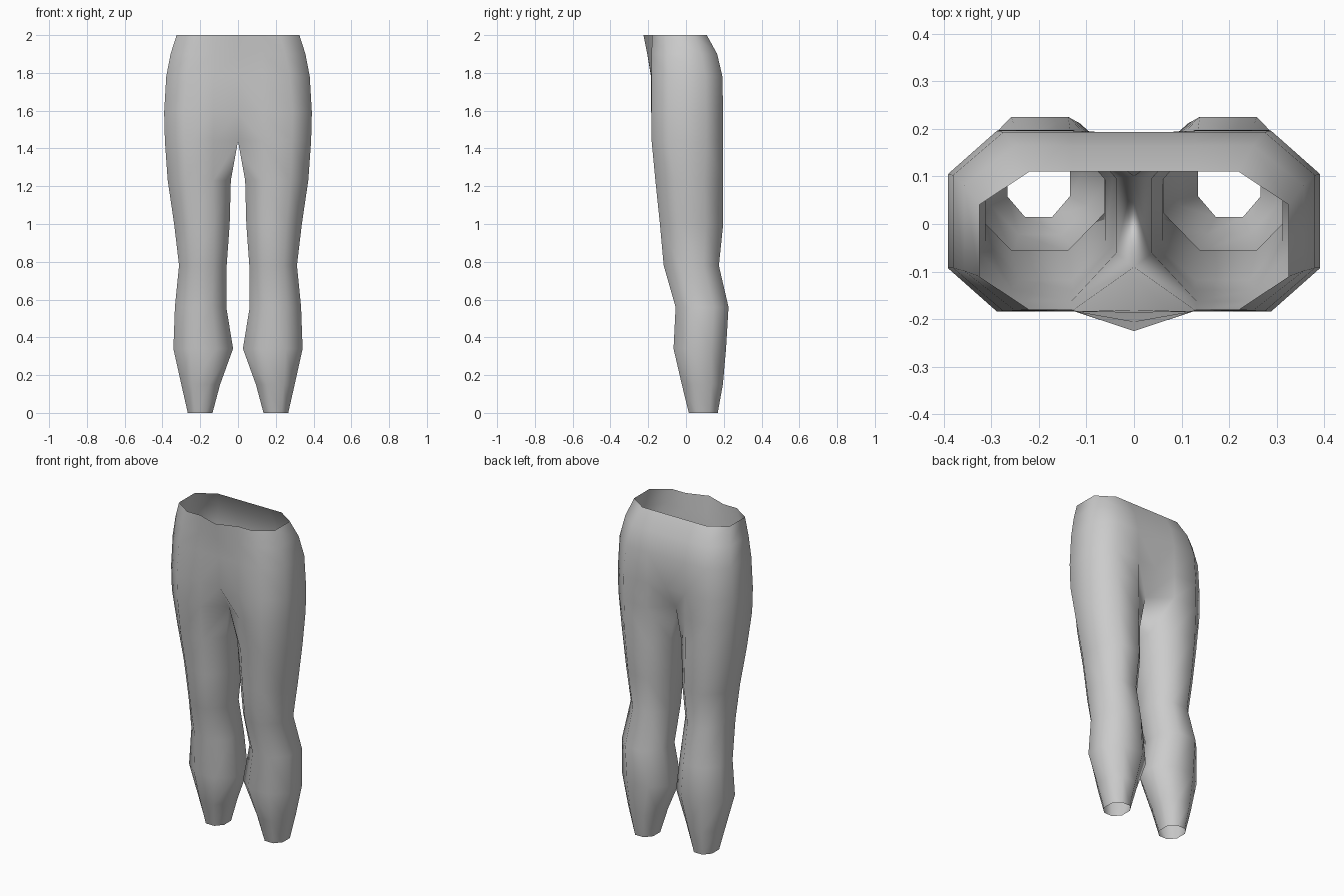
import bpy, bmesh

if "Cube" in bpy.data.objects:
    bpy.data.objects.remove(bpy.data.objects["Cube"])


def ring(bm, z, xi, xo, yf, yb, cut=0.28):
    """Eight-sided leg section, counter-clockwise from the inner front corner."""
    dx, dy = (xo - xi) * cut, (yb - yf) * cut
    pts = [(xi, yf + dy), (xi + dx, yf), (xo - dx, yf), (xo, yf + dy),
           (xo, yb - dy), (xo - dx, yb), (xi + dx, yb), (xi, yb - dy)]
    return [bm.verts.new((x, y, z)) for x, y in pts]


def half_ring(bm, z, xo, yf, yb, front, back, zc, corner):
    """Half hip section; front and back are y on the centre line at height zc."""
    dy = (yb - yf) * 0.24
    pts = [(0, front, zc), (0.13, yf, z), (corner, yf, z), (xo, yf + dy, z),
           (xo, yb - dy, z), (corner, yb, z), (0.13, yb, z), (0, back, zc)]
    return [bm.verts.new(p) for p in pts]


bm = bmesh.new()

# Hips: open half sections, ending at the crotch where the leg closes
rings = [half_ring(bm, *r) for r in (
    (2.00, 0.325, -0.180, 0.110, -0.225, 0.110, 2.00, 0.22),
    (1.90, 0.357, -0.182, 0.165, -0.205, 0.165, 1.90, 0.25),
    (1.78, 0.380, -0.183, 0.193, -0.185, 0.193, 1.78, 0.275),
    (1.59, 0.391, -0.184, 0.196, -0.180, 0.190, 1.59, 0.288),
    (1.44, 0.387, -0.182, 0.197, -0.090, 0.100, 1.44, 0.285),
)]
crotch = len(rings) - 1

# Leg: z, inner x, outer x, front y, back y
rings += [ring(bm, *r) for r in (
    (1.23, 0.038, 0.372, -0.162, 0.197),
    (1.00, 0.044, 0.338, -0.138, 0.197),
    (0.78, 0.060, 0.312, -0.118, 0.174),
    (0.56, 0.062, 0.334, -0.055, 0.225),
    (0.34, 0.026, 0.342, -0.066, 0.212),
    (0.15, 0.095, 0.300, -0.022, 0.195),
    (0.00, 0.135, 0.266, 0.015, 0.168),
)]

for k, (up, low) in enumerate(zip(rings, rings[1:])):
    for i in range(8 if k >= crotch else 7):
        j = (i + 1) % 8
        bm.faces.new((up[i], low[i], low[j], up[j]))

mesh = bpy.data.meshes.new("trousers")
bm.to_mesh(mesh)
bm.free()
mesh.shade_smooth()
trousers = bpy.data.objects.new("trousers", mesh)
bpy.context.collection.objects.link(trousers)

# Other half
mirror = trousers.modifiers.new("mirror", 'MIRROR')
mirror.merge_threshold = 0.001
